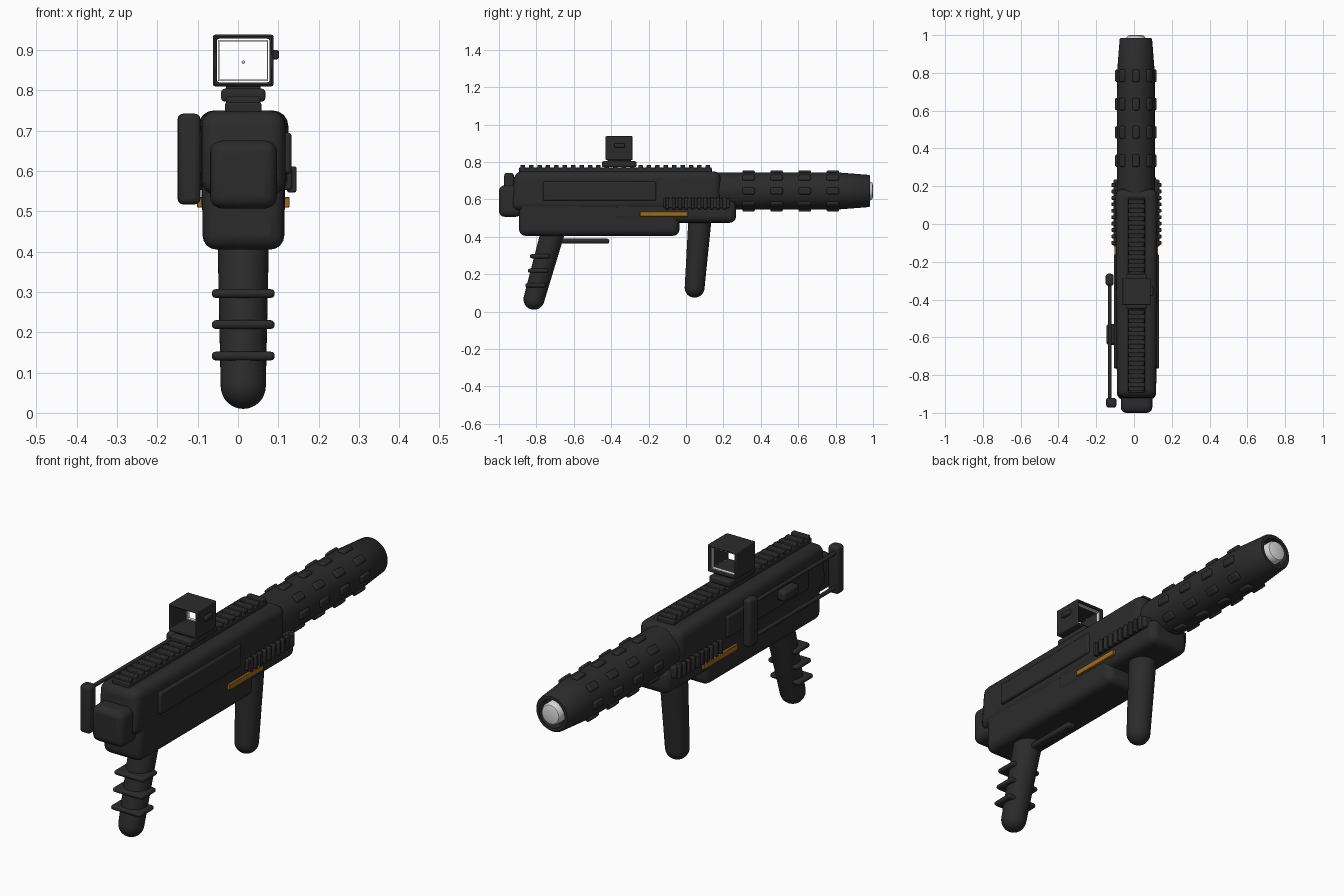
import bpy, bmesh
from math import pi, sin, cos
from mathutils import Vector, Matrix

old = bpy.data.objects.get("Cube")
if old:
    bpy.data.objects.remove(old, do_unlink=True)


def material(name, rgb):
    m = bpy.data.materials.new(name)
    m.use_nodes = True
    m.diffuse_color = (*rgb, 1)
    m.node_tree.nodes["Principled BSDF"].inputs["Base Color"].default_value = (*rgb, 1)
    return m


BLACK = material("matte_black", (0.024, 0.024, 0.024))
GOLD = material("dark_gold", (0.36, 0.15, 0.012))
GREY = material("light_grey", (0.7, 0.7, 0.7))
WHITE = material("white", (0.9, 0.9, 0.9))
CX = 0.013  # centre line of the body


def finish(name, bm, mat=BLACK, bevel=0, segments=3):
    bmesh.ops.recalc_face_normals(bm, faces=bm.faces)
    mesh = bpy.data.meshes.new(name)
    bm.to_mesh(mesh)
    bm.free()
    mesh.materials.append(mat)
    ob = bpy.data.objects.new(name, mesh)
    bpy.context.collection.objects.link(ob)
    if bevel:
        mod = ob.modifiers.new("Bevel", "BEVEL")
        mod.width, mod.segments = bevel, segments
    bpy.ops.object.select_all(action="DESELECT")
    ob.select_set(True)
    bpy.context.view_layer.objects.active = ob
    bpy.ops.object.shade_smooth_by_angle(angle=0.7)
    return ob


def add_box(bm, x, y, z):
    """Box between the given low and high values on each axis."""
    lo, hi = Vector((x[0], y[0], z[0])), Vector((x[1], y[1], z[1]))
    mat = Matrix.Translation((lo + hi) / 2) @ Matrix.Diagonal((*(hi - lo), 1))
    return bmesh.ops.create_cube(bm, size=1, matrix=mat)["verts"]


def box(name, x, y, z, bevel=0.01, mat=BLACK, rear=1, segments=3):
    bm = bmesh.new()
    for v in add_box(bm, x, y, z):
        if v.co.y < sum(y) / 2:  # taper towards the rear
            mid = sum(x) / 2
            v.co.x = mid + (v.co.x - mid) * rear
    return finish(name, bm, mat, bevel, segments)


def frame(name, x, y, z, wall, bevel, mat):
    """Square tube open along y."""
    bm = bmesh.new()
    add_box(bm, x, y, z)
    bm.normal_update()
    ends = [f for f in bm.faces if abs(f.normal.y) > 0.9]
    bmesh.ops.inset_individual(bm, faces=ends, thickness=wall)
    bmesh.ops.delete(bm, geom=ends, context="FACES_ONLY")
    bmesh.ops.bridge_loops(bm, edges=[e for e in bm.edges if e.is_boundary])
    return finish(name, bm, mat, bevel, 2)


def lathe(name, profile, origin, axis, mat=BLACK, steps=40):
    """Turn (radius, distance) pairs about an axis through origin."""
    bm = bmesh.new()
    verts = [bm.verts.new((r, 0, h)) for r, h in profile]
    edges = [bm.edges.new(p) for p in zip(verts, verts[1:])]
    bmesh.ops.spin(bm, geom=verts + edges, cent=(0, 0, 0), axis=(0, 0, 1),
                   angle=2 * pi, steps=steps)
    bmesh.ops.remove_doubles(bm, verts=bm.verts, dist=1e-5)
    turn = Vector((0, 0, 1)).rotation_difference(Vector(axis)).to_matrix().to_4x4()
    bm.transform(Matrix.Translation(origin) @ turn)
    return finish(name, bm, mat)


def grip(name, top, bottom, r_top, r_end):
    """Tapered handle with a round end."""
    top, bottom = Vector(top), Vector(bottom)
    length = (bottom - top).length
    profile = [(0, 0), (r_top, 0)]
    for i in range(9):
        a = i * pi / 16
        profile.append((r_end * cos(a), length + r_end * sin(a)))
    return lathe(name, profile, top, bottom - top)


# Main body
upper = box("upper_body", (-0.098, 0.125), (-0.935, 0.185), (0.54, 0.75), 0.038, rear=0.93, segments=4)
for v in upper.data.vertices:
    if v.co.y < -0.9 and v.co.z > 0.7:
        v.co.y += 0.02
box("lower_body", (-0.088, 0.115), (-0.893, -0.035), (0.405, 0.6), 0.035, segments=4)
box("forward_body", (-0.09, 0.117), (-0.4, 0.268), (0.475, 0.595), 0.035, segments=4)
box("rear_cap", (-0.07, 0.097), (-1.0, -0.88), (0.507, 0.675), 0.03, segments=4)

# Raised side panels, gold strips and ribbed side rails
for side, x in (("left", 0.122), ("right", -0.096)):
    s = 1 if side == "left" else -1

    def span(a, b):
        return sorted((x + s * a, x + s * b))

    box(side + "_panel", span(-0.02, 0.011), (-0.765, -0.16), (0.593, 0.695), 0.009)
    box(side + "_gold_strip", span(-0.02, 0.006), (-0.245, 0.01), (0.509, 0.535), 0.002, GOLD, segments=1)
    box(side + "_rail_base", span(-0.03, 0.012), (-0.12, 0.235), (0.553, 0.605), 0.006)
    bm = bmesh.new()
    for i in range(10):
        y = -0.1 + i * 0.034
        add_box(bm, span(0, 0.023), (y - 0.01, y + 0.01), (0.547, 0.611))
    finish(side + "_rail_ribs", bm, BLACK, 0.004, 2)

# Top rail with teeth
box("top_rail", (-0.032, 0.058), (-0.892, 0.138), (0.74, 0.77), 0.005)
bm = bmesh.new()
for i in range(23):
    y = -0.873 + i * 0.045
    add_box(bm, (-0.03, 0.056), (y - 0.012, y + 0.012), (0.765, 0.785))
finish("top_rail_teeth", bm, BLACK, 0.004, 2)

# Open square sight
box("sight_base", (-0.042, 0.068), (-0.45, -0.265), (0.772, 0.804), 0.009)
box("sight_neck", (-0.03, 0.056), (-0.42, -0.295), (0.795, 0.82), 0.004)
frame("sight_housing", (-0.062, 0.088), (-0.43, -0.285), (0.81, 0.938), 0.014, 0.006, BLACK)
frame("sight_inner_frame", (-0.049, 0.075), (-0.312, -0.296), (0.823, 0.925), 0.005, 0, WHITE)
box("sight_knob", (0.08, 0.102), (-0.382, -0.328), (0.877, 0.9), 0.006)
bm = bmesh.new()
bmesh.ops.create_uvsphere(bm, u_segments=12, v_segments=8, radius=0.004,
                          matrix=Matrix.Translation((CX, -0.31, 0.87)))
finish("sight_dot", bm, GREY)

# Barrel shroud with an open end and rows of raised lugs
MID = (CX - 0.003, 0, 0.645)
lathe("barrel_shroud", [(0, 0.12), (0.1, 0.12), (0.1, 0.8), (0.086, 0.978), (0.08, 0.985),
                        (0.066, 0.985), (0.064, 0.94), (0, 0.94)], MID, (0, 1, 0))
bm = bmesh.new()
for y in (0.335, 0.485, 0.635, 0.785):
    for k in range(8):
        verts = add_box(bm, (-0.018, 0.018), (y - 0.033, y + 0.033), (0.08, 0.11))
        bmesh.ops.transform(bm, verts=verts, matrix=Matrix.Translation(MID) @ Matrix.Rotation(k * pi / 4, 4, "Y"))
finish("shroud_lugs", bm, BLACK, 0.008, 3)
lathe("muzzle_core", [(0.05, 0.93), (0.05, 0.986), (0.044, 0.996), (0.03, 1.0), (0, 1.0)],
      MID, (0, 1, 0), GREY)

# Rear grip with finger ridges, trigger bar and front grip
rear_grip = grip("rear_grip", (CX, -0.708, 0.44), (CX, -0.813, 0.066), 0.064, 0.056)
for i, (y, z) in enumerate(((-0.78, 0.296), (-0.791, 0.219), (-0.805, 0.141))):
    ridge = box("finger_ridge_%d" % (i + 1), (CX - 0.078, CX + 0.078), (y - 0.054, y + 0.054),
                (z - 0.011, z + 0.011), 0.01)
box("trigger_bar", (CX - 0.022, CX + 0.022), (-0.68, -0.41), (0.364, 0.39), 0.011)
grip("front_grip", (CX, 0.075, 0.5), (CX, 0.046, 0.128), 0.062, 0.053)

# Folded shoulder stock on the right side
box("stock_butt", (-0.148, -0.093), (-0.972, -0.92), (0.517, 0.742), 0.014)
box("stock_front_bar", (-0.15, -0.108), (-0.327, -0.263), (0.517, 0.742), 0.014)
for name, z in (("upper", 0.71), ("lower", 0.548)):
    lathe("stock_%s_rod" % name, [(0, -0.95), (0.009, -0.95), (0.009, -0.28), (0, -0.28)],
          (-0.128, 0, z), (0, 1, 0), steps=12)
box("side_knob", (-0.146, -0.095), (-0.64, -0.53), (0.63, 0.68), 0.014)
